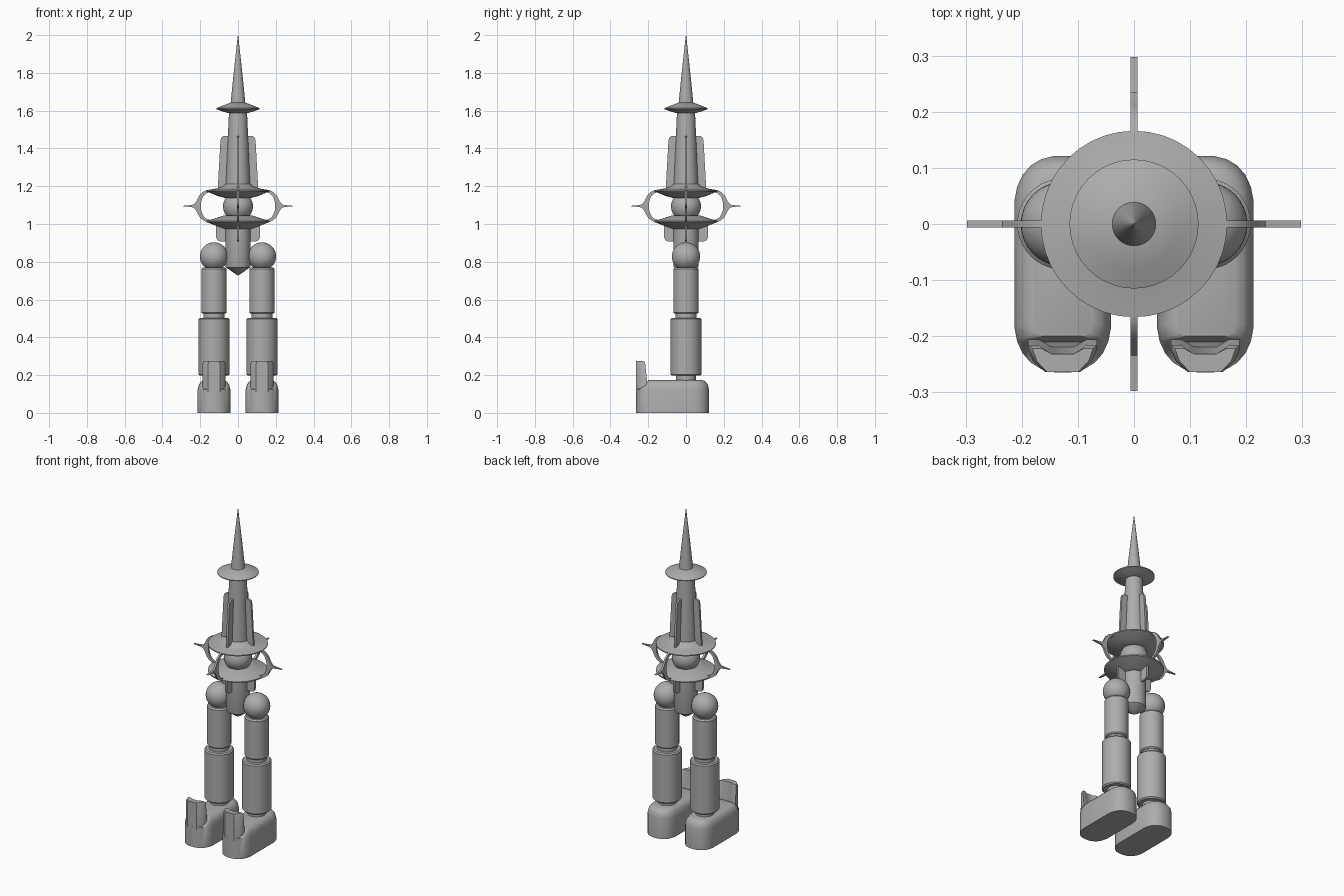
import bpy, bmesh, math
from mathutils import Matrix

if "Cube" in bpy.data.objects:
    bpy.data.objects.remove(bpy.data.objects["Cube"])

grey = bpy.data.materials.new("plain grey")
grey.diffuse_color = (0.42, 0.42, 0.42, 1)
grey.use_nodes = True
grey.node_tree.nodes["Principled BSDF"].inputs["Base Color"].default_value = grey.diffuse_color


def finish(bm, name, smooth=35):
    bmesh.ops.recalc_face_normals(bm, faces=bm.faces)
    me = bpy.data.meshes.new(name)
    bm.to_mesh(me)
    bm.free()
    me.materials.append(grey)
    ob = bpy.data.objects.new(name, me)
    bpy.context.collection.objects.link(ob)
    bpy.ops.object.select_all(action='DESELECT')
    ob.select_set(True)
    bpy.context.view_layer.objects.active = ob
    bpy.ops.object.shade_smooth_by_angle(angle=math.radians(smooth))
    return ob


def loft(name, rings, smooth=35):
    """Skin a stack of equal-length rings and cap both ends."""
    bm = bmesh.new()
    rows = [[bm.verts.new(p) for p in r] for r in rings]
    n = len(rows[0])
    for a, b in zip(rows, rows[1:]):
        for i in range(n):
            j = (i + 1) % n
            bm.faces.new((a[i], a[j], b[j], b[i]))
    bm.faces.new(rows[0])
    bm.faces.new(rows[-1])
    return finish(bm, name, smooth)


def lathe(name, profile, x=0, n=40):
    """Turn a (radius, height) profile about a vertical axis."""
    rings = [[(x + r * math.cos(i * math.tau / n), r * math.sin(i * math.tau / n), z)
              for i in range(n)] for r, z in profile]
    return loft(name, rings)


def ball(name, x, z, r):
    bm = bmesh.new()
    bmesh.ops.create_uvsphere(bm, u_segments=32, v_segments=20, radius=r,
                              matrix=Matrix.Translation((x, 0, z)))
    return finish(bm, name, 60)


def plate(name, outline, turn, t=0.013):
    """Thin upright plate from an (outward, height) outline, turned about z."""
    rot = Matrix.Rotation(turn, 3, 'Z')
    bm = bmesh.new()
    f = bm.faces.new([bm.verts.new((x, -t / 2, z)) for x, z in outline])
    ext = bmesh.ops.extrude_face_region(bm, geom=[f])
    for v in ext['geom']:
        if isinstance(v, bmesh.types.BMVert):
            v.co.y += t
    bmesh.ops.rotate(bm, verts=bm.verts, matrix=rot)
    return finish(bm, name)


# spire and discs
lathe("spire", [(0.04, 1.63), (0.026, 1.77), (0.012, 1.9), (0.0008, 2.0)])
lathe("small_disc", [(0.04, 1.585), (0.052, 1.587), (0.085, 1.597), (0.115, 1.608),
                     (0.115, 1.613), (0.08, 1.627), (0.04, 1.642)])
lathe("column", [(0.065, 1.15), (0.065, 1.21), (0.06, 1.32), (0.054, 1.45), (0.048, 1.59)])
lathe("upper_disc", [(0.07, 1.138), (0.11, 1.149), (0.166, 1.173), (0.166, 1.179),
                     (0.115, 1.188), (0.08, 1.198), (0.066, 1.213)])
ball("core_ball", 0, 1.093, 0.079)
lathe("lower_disc", [(0.064, 0.972), (0.085, 0.98), (0.12, 0.992), (0.166, 1.01),
                     (0.166, 1.017), (0.12, 1.03), (0.075, 1.045)])
lathe("pelvis", [(0.001, 0.727), (0.064, 0.77), (0.067, 0.778), (0.067, 0.99)])

# fins and spiked brackets, four of each
upper = [(0.03, 1.19), (0.107, 1.19), (0.102, 1.28), (0.093, 1.44), (0.088, 1.458),
         (0.076, 1.466), (0.03, 1.466)]
lower = [(0.03, 1.0), (0.116, 1.0), (0.116, 0.93), (0.111, 0.915), (0.098, 0.908),
         (0.03, 0.908)]
angles = [math.radians(a) for a in range(-90, 91, 10)]
outer = [(0.15 + 0.072 * math.cos(a), 1.095 + 0.086 * math.sin(a)) for a in angles]
inner = [(0.15 + 0.047 * math.cos(a), 1.095 + 0.072 * math.sin(a)) for a in angles]
spike = [(0.234, 1.087), (0.25, 1.090), (0.298, 1.0945), (0.298, 1.0955),
         (0.25, 1.100), (0.234, 1.103)]
bracket = outer[:8] + spike + outer[11:] + inner[::-1]
for k in range(4):
    turn = k * math.pi / 2
    plate("upper_fin", upper, turn)
    plate("lower_fin", lower, turn)
    plate("spiked_bracket", bracket, turn, 0.012)


def foot_ring(x, z, inset, front=-1.0):
    """Rounded foot outline, shrunk by inset and cut off at the front."""
    ring = []
    w, ry = 0.087 - inset, 0.1 - inset
    for i in range(24):
        a = (i + 0.5) * math.tau / 24
        c, s = math.cos(a), math.sin(a)
        px = w * math.copysign(abs(c) ** 0.85, c)
        py = ry * math.copysign(abs(s) ** 0.85, s) + (0.022 if s > 0 else -0.165)
        ring.append((x + px, max(py, front), z))
    return ring


def toe_ring(x, z, back, width, dip):
    """Curved band: outer edge follows the foot tip, inner edge is hollowed."""
    out = [(-1, -0.222), (-0.85, -0.245), (-0.5, -0.264), (0.5, -0.264),
           (0.85, -0.245), (1, -0.222)]
    inn = [(1, back), (0.7, back), (0.35, back - dip), (-0.35, back - dip),
           (-0.7, back), (-1, back)]
    return [(x + u * width, y, z) for u, y in out + inn]


# legs and feet
for side, sx in (("left", 0.127), ("right", -0.127)):
    ball(side + "_hip", sx, 0.828, 0.075)
    lathe(side + "_upper_leg", [(0.06, 0.525), (0.067, 0.532), (0.067, 0.762), (0.06, 0.77)], sx)
    lathe(side + "_knee", [(0.056, 0.48), (0.056, 0.55)], sx)
    lathe(side + "_lower_leg", [(0.074, 0.197), (0.081, 0.204), (0.081, 0.496), (0.074, 0.503)], sx)
    lathe(side + "_ankle", [(0.052, 0.16), (0.052, 0.21)], sx)
    loft(side + "_foot", [foot_ring(sx, 0, 0), foot_ring(sx, 0.125, 0),
                          foot_ring(sx, 0.15, 0.006, -0.21), foot_ring(sx, 0.166, 0.018, -0.205),
                          foot_ring(sx, 0.173, 0.036, -0.2)], 40)
    loft(side + "_toe_guard", [toe_ring(sx, 0.11, -0.2, 0.062, 0.015),
                               toe_ring(sx, 0.262, -0.216, 0.061, 0.015),
                               toe_ring(sx, 0.274, -0.222, 0.054, 0.01)])
